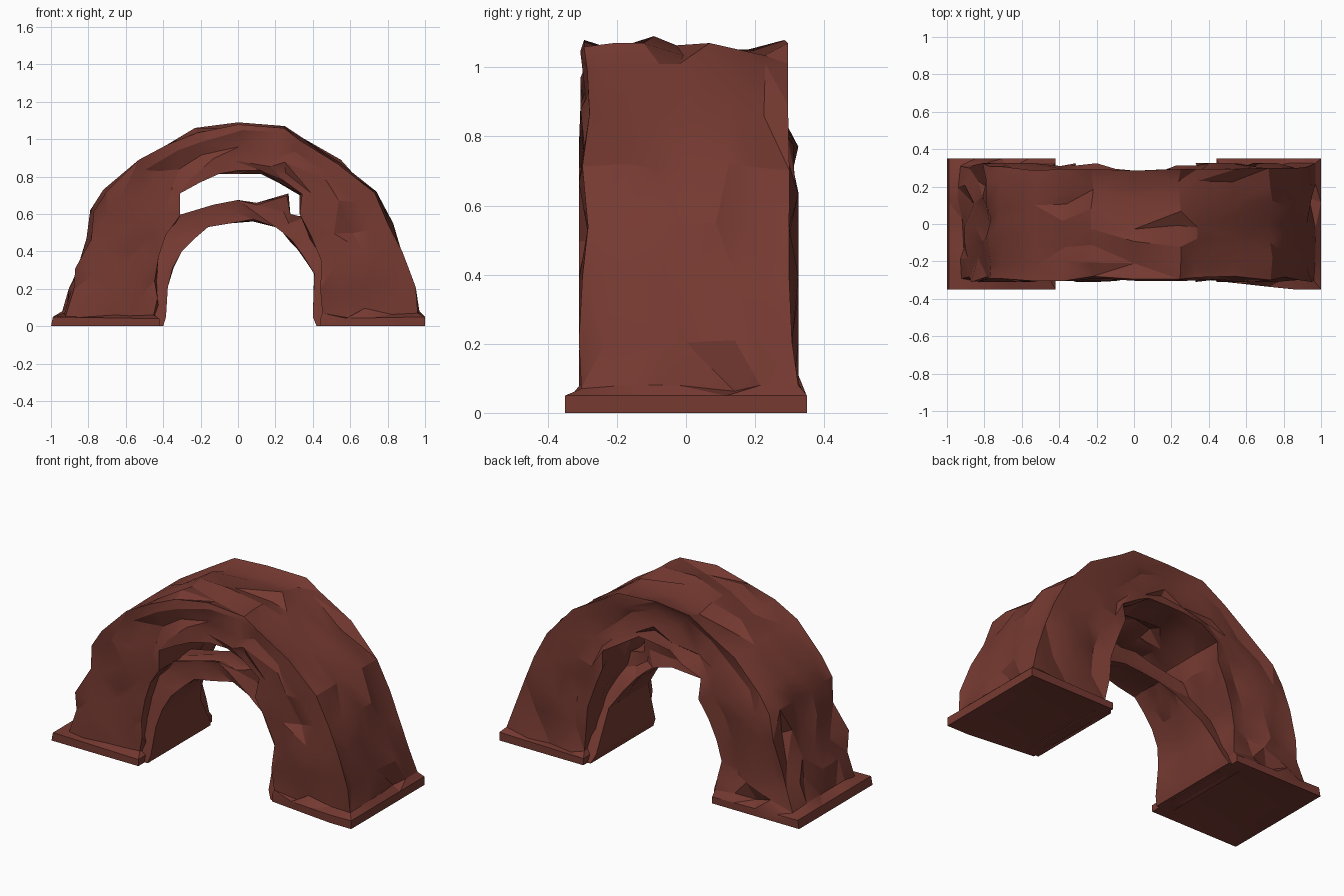
import bpy, bmesh, random
from mathutils import Vector

random.seed(5)
cube = bpy.data.objects.get("Cube")
if cube:
    bpy.data.objects.remove(cube, do_unlink=True)

rock = bpy.data.materials.new("red brown rock")
rock.use_nodes = True
color = (0.18, 0.042, 0.031, 1)
rock.diffuse_color = color
rock.node_tree.nodes["Principled BSDF"].inputs["Base Color"].default_value = color


def station(o, i, parts):
    """Row of points from the outside of the arch to its inside."""
    return [(o[0] + (i[0] - o[0]) * k / parts, o[1] + (i[1] - o[1]) * k / parts)
            for k in range(parts + 1)]


def build_rock(name, rows, layers, depth, chip, slide):
    """Extrude a strip of stations through its depth, then chip the surface."""
    cells = []
    for a, b in zip(rows, rows[1:]):
        for k in range(len(a) - 1):
            cells.append([a[k], a[k + 1], b[k + 1], b[k]])
    edges = {(p, q) for c in cells for p, q in zip(c, c[1:] + c[:1])}
    border = {e for e in edges if (e[1], e[0]) not in edges}
    border_points = {p for e in border for p in e}
    ends = {rows[r][c] for r in (0, -1) for c in (0, -1)}

    bm = bmesh.new()
    verts = {}
    for row in rows:
        for p in row:
            front, back = depth(p)
            for n in range(layers):
                y = front + (back - front) * n / (layers - 1)
                verts[p, n] = bm.verts.new((p[0], y, p[1]))
    for c in cells:
        bm.faces.new([verts[p, 0] for p in c])
        bm.faces.new([verts[p, layers - 1] for p in reversed(c)])
    for p, q in border:
        for n in range(layers - 1):
            bm.faces.new([verts[q, n], verts[p, n], verts[p, n + 1], verts[q, n + 1]])
    bmesh.ops.recalc_face_normals(bm, faces=bm.faces)
    bm.normal_update()

    moves = []
    for (p, n), v in verts.items():
        end = n in (0, layers - 1)
        if p[1] < 0.06:
            # Feet stay crisp, with a shallow hollow underneath
            if p[1] == 0 and not end and p not in ends:
                moves.append((v, Vector((0, 0, 0.015))))
            continue
        move = -v.normal * random.choice((0, 0, 0.4, 0.7, 1)) * chip
        if p not in border_points:
            move += Vector((random.uniform(-slide, slide), 0, random.uniform(-slide, slide)))
        elif not end:
            move.y += random.uniform(-slide, slide)
        moves.append((v, move))
    for v, move in moves:
        v.co += move
    # Loose points inside the solid carry no faces
    bmesh.ops.delete(bm, geom=[v for v in bm.verts if not v.link_faces], context='VERTS')
    bmesh.ops.triangulate(bm, faces=bm.faces, quad_method='SHORT_EDGE')

    mesh = bpy.data.meshes.new(name)
    bm.to_mesh(mesh)
    bm.free()
    mesh.materials.append(rock)
    obj = bpy.data.objects.new(name, mesh)
    bpy.context.collection.objects.link(obj)
    bpy.ops.object.select_all(action='DESELECT')
    bpy.context.view_layer.objects.active = obj
    obj.select_set(True)
    bpy.ops.object.shade_smooth_by_angle(angle=0.4)


# Main arch: flared feet, legs and the upper span
arch = [station(o, i, 4) for o, i in (
    ((-1, 0), (-.42, 0)), ((-.99, .05), (-.42, .04)), ((-.94, .08), (-.42, .07)),
    ((-.905, .2), (-.42, .15)), ((-.87, .31), (-.42, .24)), ((-.81, .47), (-.4, .36)),
    ((-.79, .62), (-.36, .48)), ((-.72, .73), (-.31, .59)), ((-.53, .89), (-.31, .71)),
    ((-.38, .97), (-.2, .77)), ((-.23, 1.06), (-.1, .815)), ((0, 1.09), (.01, .815)),
    ((.25, 1.07), (.12, .815)), ((.34, 1.01), (.22, .765)), ((.55, .89), (.33, .7)),
    ((.74, .72), (.33, .6)), ((.83, .55), (.38, .48)), ((.89, .4), (.43, .34)),
    ((.95, .21), (.44, .2)), ((.97, .08), (.44, .07)), ((1, .05), (.44, .04)),
    ((1, 0), (.44, 0)))]


def arch_depth(p):
    if p[1] < 0.06:
        flare = min(1, (p[0] - 0.4) / 0.45) if p[0] > 0 else 1
        return -0.30 - 0.05 * flare, 0.35
    if p[1] < 0.8:
        return -0.31, 0.325
    return -0.305, 0.295


# Inner rib: broad against the legs, narrowing to a thin span across the opening
rib = [station(o, i, 2) for o, i in (
    ((-.5, 0), (-.4, 0)), ((-.5, .05), (-.385, .05)), ((-.48, .21), (-.375, .21)),
    ((-.46, .38), (-.345, .31)), ((-.41, .51), (-.3, .4)), ((-.33, .59), (-.23, .47)),
    ((-.13, .65), (-.16, .53)), ((0, .675), (-.04, .55)), ((.1, .66), (.08, .56)),
    ((.27, .71), (.2, .53)), ((.28, .6), (.24, .5)), ((.36, .59), (.28, .45)),
    ((.44, .48), (.34, .38)), ((.5, .3), (.4, .28)), ((.5, .05), (.4, .05)),
    ((.5, 0), (.42, 0)))]


def rib_depth(p):
    low = max(0, 1 - p[1] / 0.55)
    return -0.18 - 0.11 * low, 0.02 + 0.29 * low


build_rock("rock_arch", arch, 7, arch_depth, 0.038, 0.035)
build_rock("inner_rib", rib, 5, rib_depth, 0.018, 0.012)
